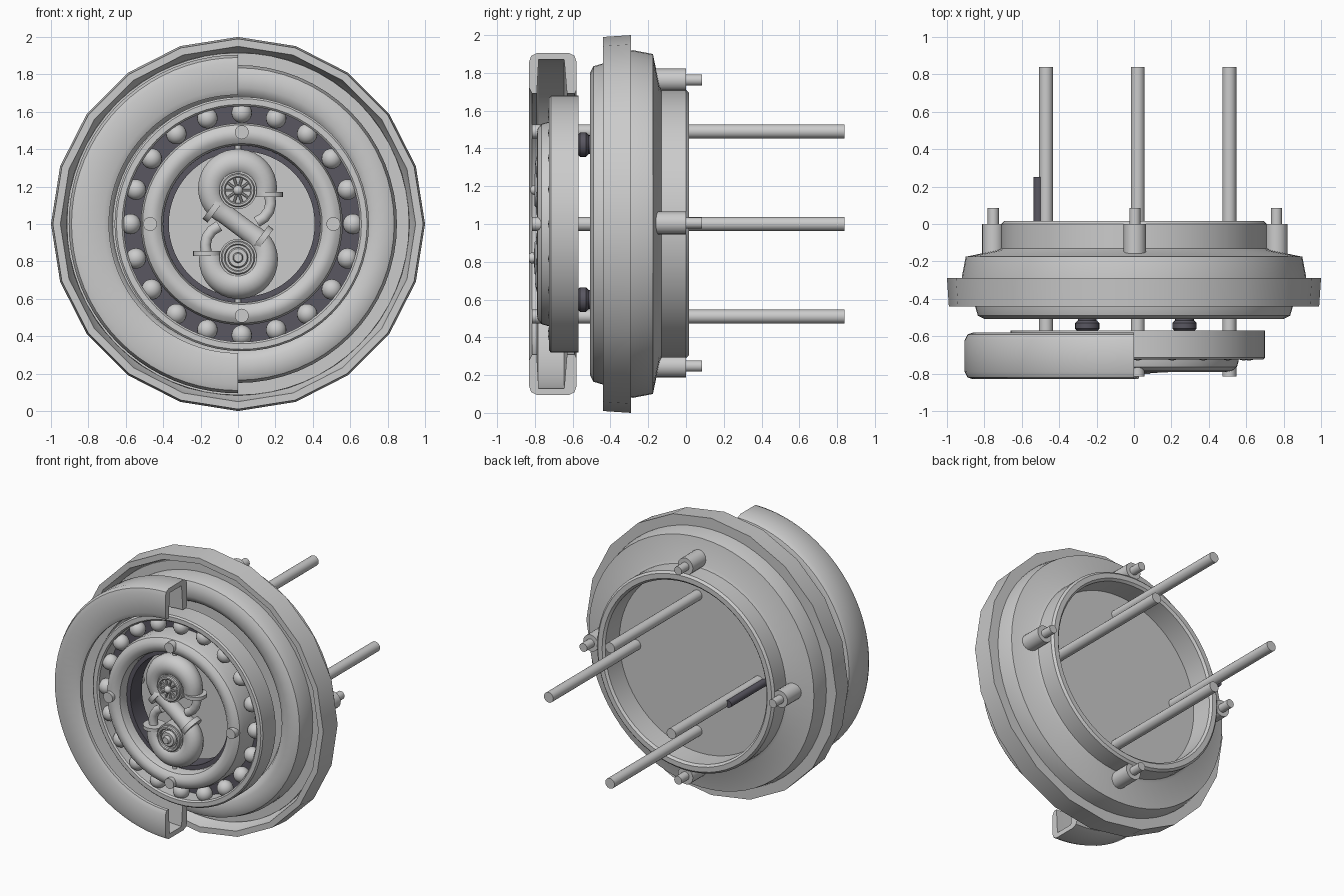
import bpy, bmesh
from math import cos, sin, pi, radians
from mathutils import Vector, Matrix

cube = bpy.data.objects.get("Cube")
if cube:
    bpy.data.objects.remove(cube, do_unlink=True)


def material(name, rgb):
    m = bpy.data.materials.new(name)
    m.use_nodes = True
    m.diffuse_color = (*rgb, 1)
    m.node_tree.nodes["Principled BSDF"].inputs["Base Color"].default_value = (*rgb, 1)
    return m


GREY = material("light grey", (0.6, 0.6, 0.6))
DARK = material("dark slate", (0.1, 0.095, 0.12))


def finish(bm, name, mat):
    bmesh.ops.recalc_face_normals(bm, faces=bm.faces)
    me = bpy.data.meshes.new(name)
    bm.to_mesh(me)
    bm.free()
    me.materials.append(mat)
    ob = bpy.data.objects.new(name, me)
    bpy.context.collection.objects.link(ob)
    bpy.ops.object.select_all(action='DESELECT')
    ob.select_set(True)
    bpy.context.view_layer.objects.active = ob
    bpy.ops.object.shade_smooth_by_angle(angle=radians(35))
    return ob


def lathe(name, profile, mat=GREY, sides=64, cx=0, cz=1, closed=True, start=0, sweep=2 * pi):
    """Turn (radius, y) points around the front-to-back axis."""
    bm = bmesh.new()
    full = sweep > 6.28
    rows = []
    for i in range(sides if full else sides + 1):
        a = start + sweep * i / sides
        rows.append([bm.verts.new((cx + r * cos(a), y, cz + r * sin(a))) for r, y in profile])
    n = len(profile)
    for i in range(sides):
        a, b = rows[i], rows[(i + 1) % len(rows)]
        for j in range(n if closed else n - 1):
            k = (j + 1) % n
            bm.faces.new((a[j], a[k], b[k], b[j]))
    if not full:
        bm.faces.new(rows[0])
        bm.faces.new(rows[-1])
    bmesh.ops.remove_doubles(bm, verts=bm.verts, dist=1e-5)
    return finish(bm, name, mat)


def cylinder(name, a, b, r, mat=GREY, sides=20):
    a, b = Vector(a), Vector(b)
    d = b - a
    bm = bmesh.new()
    mtx = Matrix.Translation((a + b) / 2) @ d.to_track_quat('Z', 'Y').to_matrix().to_4x4()
    bmesh.ops.create_cone(bm, cap_ends=True, segments=sides, radius1=r, radius2=r,
                          depth=d.length, matrix=mtx)
    return finish(bm, name, mat)


def sphere(name, pos, r, mat=GREY):
    bm = bmesh.new()
    bmesh.ops.create_uvsphere(bm, u_segments=20, v_segments=12, radius=r,
                              matrix=Matrix.Translation(pos))
    return finish(bm, name, mat)


def tube(name, points, bevel, mat=GREY):
    """Sweep a round pipe through (x, y, z, scale) points."""
    cu = bpy.data.curves.new(name, 'CURVE')
    cu.dimensions = '3D'
    cu.bevel_depth, cu.bevel_resolution, cu.use_fill_caps = bevel, 5, True
    sp = cu.splines.new('POLY')
    sp.points.add(len(points) - 1)
    for p, (x, y, z, s) in zip(sp.points, points):
        p.co, p.radius = (x, y, z, 1), s
    cu.materials.append(mat)
    ob = bpy.data.objects.new(name, cu)
    bpy.context.collection.objects.link(ob)


# Housing: coarse flange, stepped drum with a rounded front lip and open rear collar
lathe("housing_flange", [(.99, -.44), (1, -.29), (.9, -.29), (.915, -.31), (.95, -.44)], sides=20,
      start=pi / 2)
lathe("housing_drum", [(0, -.45), (.67, -.45), (.69, -.485), (.73, -.505), (.8, -.508), (.835, -.49),
                       (.85, -.44), (.85, -.36), (.915, -.36), (.92, -.28), (.9, -.175), (.73, -.14),
                       (.71, -.13), (.71, 0), (.695, .015), (.66, .015), (.645, 0), (.645, -.16),
                       (0, -.16)], closed=False)

# Half cover: channel that opens towards the centre, on the right side only
lathe("half_cover", [(.69, -.815), (.72, -.83), (.86, -.83), (.89, -.82), (.905, -.79), (.905, -.62),
                     (.89, -.59), (.86, -.58), (.71, -.58), (.69, -.59), (.69, -.63), (.87, -.645),
                     (.87, -.78), (.69, -.79)], sides=40, start=pi / 2, sweep=pi)

# Bearing
BX = 0.02
lathe("outer_race", [(.63, -.715), (.64, -.725), (.67, -.725), (.68, -.715), (.68, -.57), (.63, -.57)],
      cx=BX)
lathe("race_back", [(.41, -.6), (.635, -.6), (.635, -.575), (.41, -.575)], DARK, cx=BX)
lathe("inner_race", [(.42, -.73), (.43, -.765), (.455, -.785), (.48, -.79), (.505, -.785), (.53, -.765),
                     (.54, -.73), (.54, -.6), (.42, -.6)], cx=BX)
lathe("bore_liner", [(.39, -.7), (.425, -.7), (.425, -.57), (.39, -.57)], DARK, cx=BX)
for i in range(20):
    a = 2 * pi * i / 20
    sphere("bearing_ball", (BX + .595 * cos(a), -.675, 1 + .595 * sin(a)), .055)

# Long rods, rear studs and dark spacers
for i in range(4):
    c, s = round(cos(i * pi / 2)), round(sin(i * pi / 2))
    x, z = BX + .49 * c, 1 + .49 * s
    cylinder("long_rod", (x, -.815, z), (x, .84, z), .037)
    x, z = .005 + .757 * c, 1.005 + .757 * s
    cylinder("rear_stud", (x, -.17, z), (x, 0, z), .06)
    cylinder("stud_tip", (x, -.01, z), (x, .085, z), .03)
for sx in (-1, 1):
    for sz in (-1, 1):
        x, z = .01 + .26 * sx, 1.01 + .41 * sz
        lathe("spacer", [(0, -.575), (.05, -.575), (.065, -.56), (.065, -.53), (.05, -.515),
                         (.05, -.44), (0, -.44)], DARK, 20, x, z, closed=False)
cylinder("rod_sleeve", (-.512, -.16, 1), (-.512, .25, 1), .026, DARK)

# Centre piece: two volute pipes joined into one path, the second a half turn of the first
CY, OFF, R = -.72, .18, .145
upper = []
for i in range(25):
    t = i / 24
    a = radians(-5 + 245 * t)
    upper.append((R * cos(a), CY, 1 + OFF + R * sin(a), .85 + .25 * sin(pi * t) - .12 * t))
lower = [(-x, y, 2 - z, s) for x, y, z, s in reversed(upper)]
tube("volute_pipe", upper + [(0, CY, 1, .72)] + lower, .075)

for k in (1, -1):
    def at(x, z, y=CY):
        return (k * x, y, 1 + k * z)
    # core, pipe flange, clamp, return pipe and support
    cylinder("volute_core", at(0, OFF, -.78), at(0, OFF, -.66), .1, sides=32)
    cylinder("pipe_flange", at(.165, .145), at(.165, .17), .075, sides=24)
    cylinder("pipe_clamp", at(.118, -.068), at(.145, -.088), .075, sides=24)
    tube("return_pipe", [(*at(x, z), 1) for x, z in
                         ((.17, .15), (.175, .11), (.165, .07), (.14, .035), (.1, .01))], .03)
    cylinder("support_pin", at(0, .38), at(0, .43), .015)
    lathe("intake_rim", [(.068, -.77), (.068, -.795), (.074, -.802), (.084, -.802), (.09, -.795),
                         (.09, -.77)], sides=32, cz=1 + k * OFF)

# Intake fan above, stepped cap below
for i in range(10):
    a = 2 * pi * i / 10
    p = [(r * cos(a), -.795, 1 + OFF + r * sin(a)) for r in (.02, .068)]
    cylinder("fan_blade", p[0], p[1], .007, sides=8)
sphere("fan_hub", (0, -.8, 1 + OFF), .026)
lathe("stepped_cap", [(0, -.83), (.022, -.83), (.028, -.82), (.028, -.805), (.048, -.805), (.055, -.795),
                      (.055, -.77), (0, -.77)], sides=32, cz=1 - OFF, closed=False)
